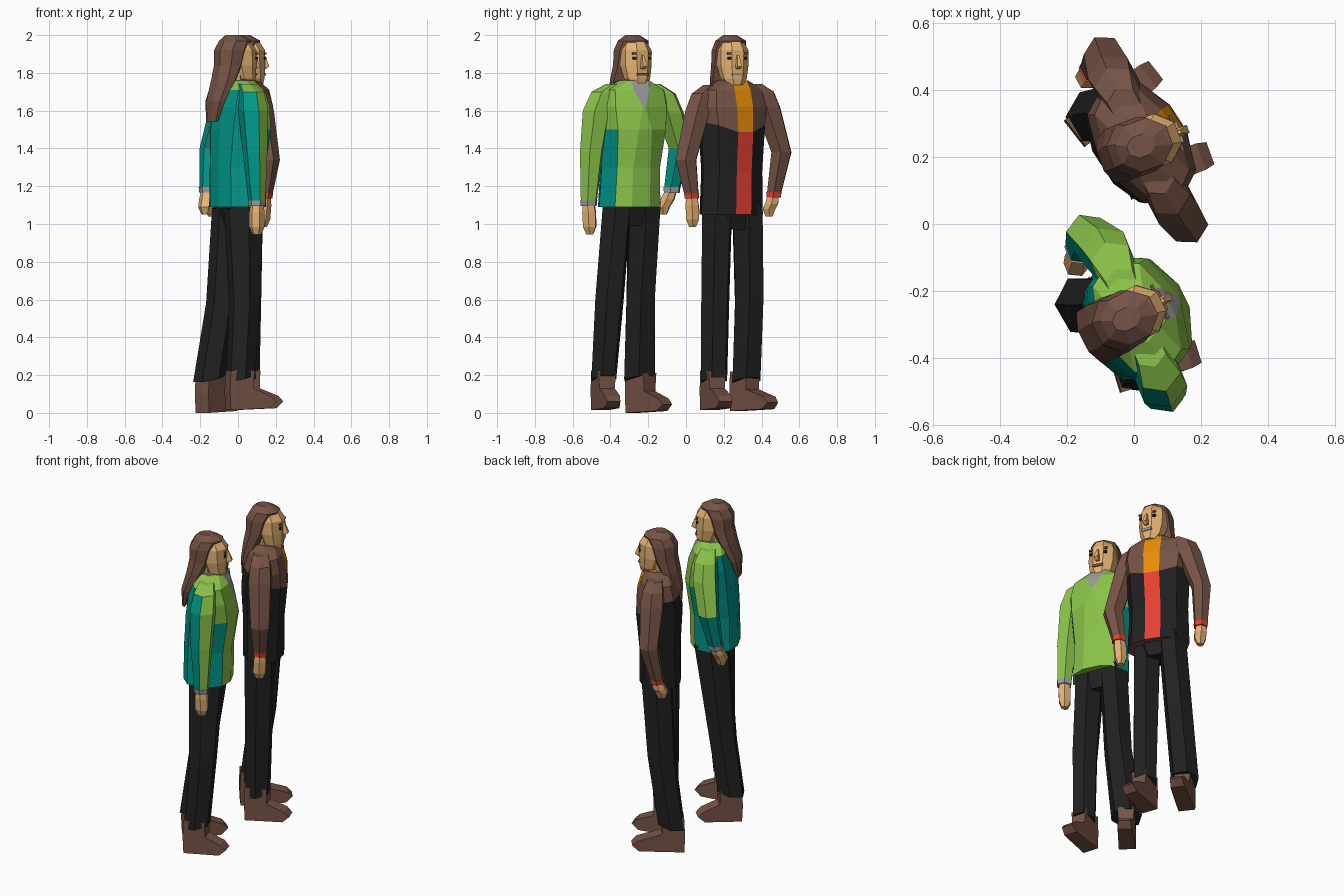
import bpy, bmesh, math
from mathutils import Vector

if "Cube" in bpy.data.objects:
    bpy.data.objects.remove(bpy.data.objects["Cube"])


def material(name, hexcode):
    m = bpy.data.materials.new(name)
    rgb = [int(hexcode[i:i + 2], 16) / 255 for i in (0, 2, 4)]
    m.diffuse_color = [c / 12.92 if c <= 0.04045 else ((c + 0.055) / 1.055) ** 2.4 for c in rgb] + [1]
    m.use_nodes = True
    m.node_tree.nodes["Principled BSDF"].inputs["Base Color"].default_value = m.diffuse_color
    return m


GREEN, TEAL = material("light_green", "8bc34a"), material("teal", "009688")
BROWN, SKIN = material("brown", "765346"), material("skin", "e8b575")
BLACK, GREY = material("black", "212121"), material("grey", "9e9e9e")
RED, ORANGE = material("red", "f44336"), material("orange", "ee9208")


def axes(deg):
    a = math.radians(deg)
    return Vector((math.cos(a), math.sin(a), 0)), Vector((-math.sin(a), math.cos(a), 0))


def regular(n):
    # flat side faces forward; points are (sideways, forward)
    return [(math.sin((i - .5) * math.tau / n), math.cos((i - .5) * math.tau / n)) for i in range(n)]


def finish(name, bm, mats):
    bmesh.ops.recalc_face_normals(bm, faces=bm.faces)
    me = bpy.data.meshes.new(name)
    bm.to_mesh(me)
    bm.free()
    for m in mats:
        me.materials.append(m)
    ob = bpy.data.objects.new(name, me)
    bpy.context.collection.objects.link(ob)
    return ob


def loft(name, rings, mats, deg, outline=None, rule=None, tilt=0):
    """Stack of horizontal rings (x, y, z, half width, half depth, panel, lift), bottom or top first."""
    F, S = axes(deg)
    bm = bmesh.new()
    loops = []
    for r in rings:
        pts = outline(r) if callable(outline) else outline or regular(6)
        lift = r[6] if len(r) > 6 else 0
        loops.append([bm.verts.new(Vector(r[:3]) + S * s * r[3] + F * f * r[4]
                                   + Vector((0, 0, lift * abs(s) + tilt * f))) for s, f in pts])
    n = len(loops[0])
    tags = {}
    for k in range(len(loops) - 1):
        for i in range(n):
            j = (i + 1) % n
            f = bm.faces.new((loops[k][i], loops[k][j], loops[k + 1][j], loops[k + 1][i]))
            tags[f] = (i, k)
    bm.faces.new(loops[0])
    bm.faces.new(loops[-1])
    bmesh.ops.recalc_face_normals(bm, faces=bm.faces)
    if rule:
        for f, (i, k) in tags.items():
            f.material_index = rule(i, k, f.normal, F)
    return finish(name, bm, mats)


def torso_outline(r):
    half = [(r[5], 1), (.75, .72), (1, 0), (.75, -.75), (.3, -1)]
    return [(-half[0][0], 1)] + half + [(-s, f) for s, f in half[:0:-1]]


def shoe(name, x, y, deg, length, z=0.0):
    # side profile extruded across, narrower at the toe and top
    F, S = axes(deg)
    prof = [(-.07, 0, .05), (-.075, .1, .05), (-.07, .21, .05), (.06, .21, .05), (.06, .115, .042),
            (length - .03, .075, .042), (length, .045, .035), (length - .04, .01, .042)]
    bm = bmesh.new()
    sides = [[bm.verts.new(Vector((x, y, z)) + F * f + Vector((0, 0, h)) + S * w * sg)
              for f, h, w in prof] for sg in (-1, 1)]
    for s in sides:
        bm.faces.new(s)
    for i in range(len(prof)):
        j = (i + 1) % len(prof)
        bm.faces.new((sides[0][i], sides[0][j], sides[1][j], sides[1][i]))
    finish(name, bm, [BROWN])


def head(tag, x, y, deg, tail, mouth):
    F, S = axes(deg)

    def ring(f, z, hw, hd, s=0):
        p = Vector((x, y, z)) + F * f + S * s
        return (*p, hw, hd)

    def stack(name, rings, mat, n=8):
        loft(tag + name, [ring(*r) for r in rings], [mat], deg, regular(n))

    stack("_neck", [(-.02, 1.66, .065, .06), (-.01, 1.80, .058, .058)], SKIN, 6)
    stack("_face", [(.055, 1.735, .042, .04), (.035, 1.77, .07, .067), (.02, 1.84, .084, .085),
                    (.015, 1.92, .084, .09), (0, 1.975, .06, .07)], SKIN)
    # hair cap running into long swept back hair
    stack("_hair", [(-.02, 2.0, .035, .045), (-.01, 1.97, .08, .088), (-.035, 1.92, .092, .09),
                    (-.05, 1.84, .092, .075), (-.08, 1.76, tail[2], .06),
                    (tail[0] + .02, 1.65, tail[2] - .005, .038), (tail[0], tail[1], tail[2] * .6, .015)], BROWN)
    stack("_nose", [(.098, 1.895, .008, .012), (.11, 1.835, .018, .028), (.098, 1.82, .014, .018)], SKIN, 4)
    # painted features as thin plates
    for sg, side in ((1, "left"), (-1, "right")):
        stack("_eye_" + side, [(.092, 1.87, .026, .007, sg * .036), (.092, 1.884, .026, .007, sg * .036)], BLACK, 4)
        stack("_brow_" + side, [(.093, 1.898, .03, .007, sg * .036), (.093, 1.907, .03, .007, sg * .036)], BROWN, 4)
    stack("_mouth", [(.098, 1.785, .045, .007), (.1, 1.80, .045, .007)], mouth, 4)


def arm(tag, pts, hand, deg, mats, rule, cuff):
    loft(tag + "_sleeve", [(*p, r, r) for *p, r in pts], mats, deg, rule=rule)
    x, y, z, r = pts[-1]
    loft(tag + "_cuff", [(x, y, z + .015, r + .004, r + .004), (x, y, z - .015, r, r)], [cuff], deg)
    hx, hy, hz = hand
    loft(tag + "_hand", [(x, y, z + .01, .032, .032), ((x + hx) / 2, (y + hy) / 2, z - .05, .04, .042),
                         (hx, hy, hz + .04, .038, .042), (hx, hy, hz, .02, .024)], [SKIN], deg)


def leg(tag, pts, deg):
    loft(tag, pts, [BLACK], deg, tilt=.02)


# ---------- figure in green ----------
def green_back(i, k, n, F):
    return 1 if n.dot(F) < -.15 and n.z < .5 else 0


def green_left(i, k, n, F):
    # forearm is all teal, upper arm only on its inner back
    inner = n.dot(Vector((-F.y, F.x, 0))) < .1
    return 1 if k == 3 or (inner and n.z < .3 and n.dot(F) < -.15) else 0


def green_torso(i, k, n, F):
    if i == 0 and k >= 3:
        return 2
    return 1 if (k < 2 and n.dot(F) < .45) else green_back(i, k, n, F)


loft("green_torso", [(0, -.30, 1.09, .178, .14, .3), (0, -.295, 1.30, .168, .14, .3),
                     (.015, -.28, 1.50, .188, .15, .2), (.015, -.28, 1.62, .20, .135, .03),
                     (.01, -.28, 1.71, .19, .105, .25), (.005, -.275, 1.76, .085, .075, .6)],
     [GREEN, TEAL, GREY], 26, torso_outline, green_torso)
loft("green_collar", [(0, -.275, 1.73, .085, .085), (0, -.275, 1.765, .07, .07)], [GREY], 22)
arm("green_right", [(.045, -.38, 1.74, .05), (.07, -.435, 1.70, .07), (.08, -.472, 1.60, .08),
                    (.09, -.50, 1.38, .066), (.10, -.515, 1.11, .045)],
    (.10, -.51, .945), 22, [GREEN, TEAL], green_back, GREY)
arm("green_left", [(-.035, -.18, 1.74, .05), (-.06, -.12, 1.69, .07), (-.08, -.085, 1.59, .078),
                   (-.14, -.032, 1.40, .064), (-.16, -.075, 1.18, .045)],
    (-.17, -.12, 1.05), 22, [GREEN, TEAL], green_left, GREY)
loft("green_hips", [(0, -.30, .99, .10, .08), (0, -.295, 1.12, .16, .12)], [BLACK], 22)
leg("green_trouser_left", [(-.03, -.22, 1.10, .085, .115), (-.08, -.24, .60, .085, .09),
                           (-.15, -.245, .18, .095, .085)], 30)
leg("green_trouser_right", [(.03, -.365, 1.10, .08, .11), (.035, -.405, .60, .08, .085),
                            (.015, -.435, .18, .07, .08)], 20)
shoe("green_shoe_left", -.14, -.235, 46, .19)
shoe("green_shoe_right", .015, -.435, 17, .185, .015)
head("green", -.005, -.275, 27, (-.15, 1.54, .098), BROWN)


# ---------- figure in brown ----------
def brown_torso(i, k, n, F):
    if i == 0:
        return 2 if k < 2 else 3
    return 1 if k < 2 or (k == 2 and n.dot(F) < -.3) else 0


loft("brown_torso", [(.015, .24, 1.05, .19, .12, .25), (.015, .243, 1.28, .18, .12, .26),
                     (.02, .243, 1.47, .195, .135, .24, .07), (.025, .245, 1.62, .21, .125, .24),
                     (.025, .245, 1.71, .195, .10, .26), (.025, .245, 1.76, .085, .075, .5)],
     [BROWN, BLACK, RED, ORANGE], 33, torso_outline, brown_torso)
loft("brown_collar", [(.03, .25, 1.71, .095, .09), (.035, .25, 1.75, .08, .08), (.035, .25, 1.762, .074, .074)],
     [ORANGE, RED], 28, rule=lambda i, k, n, F: k)
arm("brown_right", [(.07, .135, 1.735, .05), (.10, .09, 1.69, .068), (.115, .063, 1.60, .075),
                    (.16, 0, 1.34, .062), (.14, .03, 1.15, .042)], (.13, .035, .985), 28, [BROWN], None, RED)
arm("brown_left", [(-.03, .36, 1.74, .05), (-.05, .405, 1.70, .068), (-.06, .43, 1.62, .077),
                   (-.09, .505, 1.38, .06), (-.12, .465, 1.155, .042)], (-.135, .44, 1.04), 28, [BROWN], None, RED)
loft("brown_hips", [(.01, .245, .97, .10, .08), (.015, .245, 1.10, .16, .105)], [BLACK], 33)
leg("brown_trouser_right", [(.04, .165, 1.08, .085, .095), (.04, .155, .60, .08, .085),
                            (.04, .148, .17, .075, .075)], 22)
leg("brown_trouser_left", [(-.02, .325, 1.08, .085, .10), (-.06, .335, .60, .085, .09),
                           (-.12, .32, .17, .085, .085)], 30)
shoe("brown_shoe_right", .045, .145, 20, .195, .015)
shoe("brown_shoe_left", -.12, .315, 38, .235, .01)
head("brown", .04, .24, 20, (-.135, 1.56, .09), GREY)
